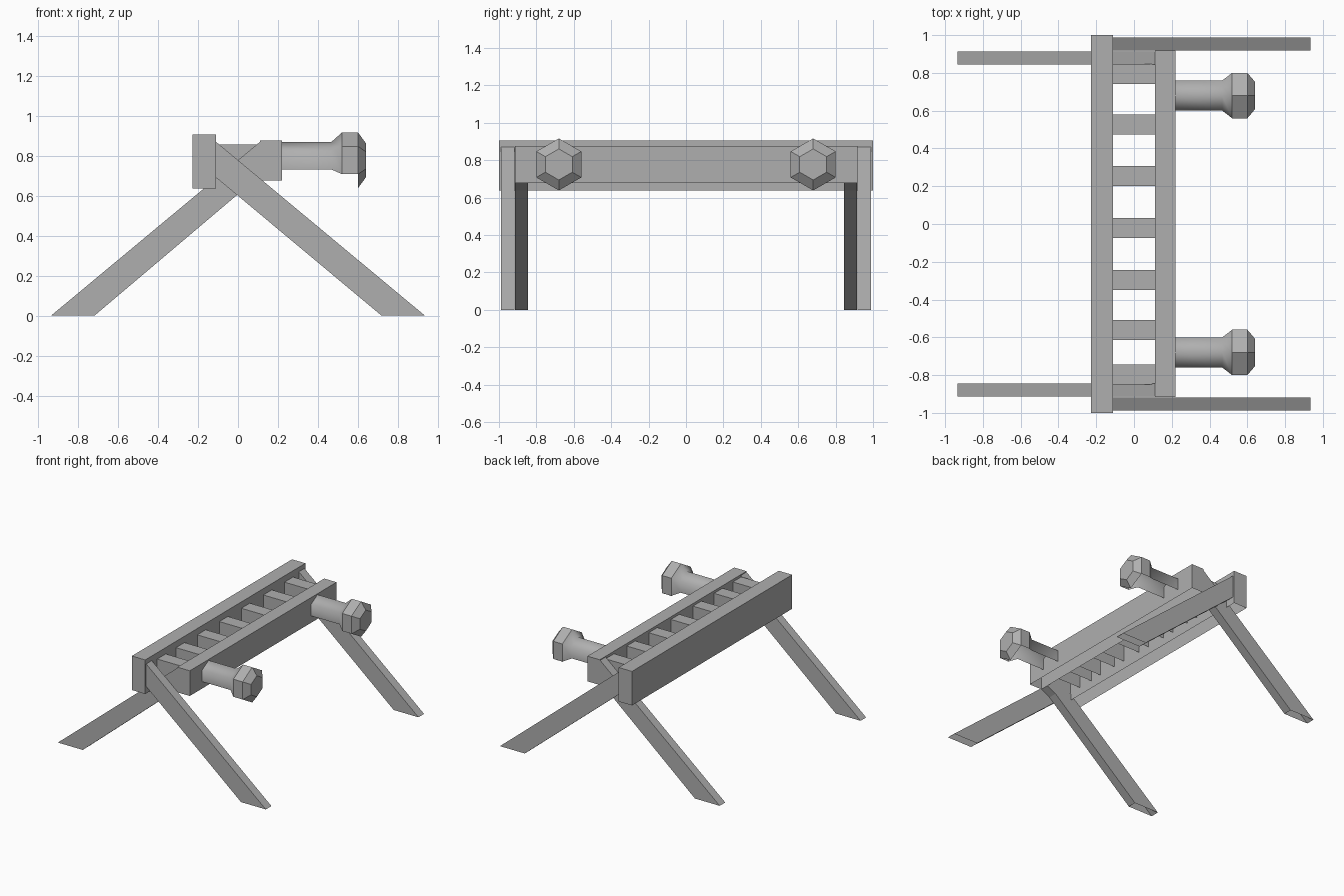
import bpy
from math import sin, cos, pi

if "Cube" in bpy.data.objects:
    bpy.data.objects.remove(bpy.data.objects["Cube"])

grey = bpy.data.materials.new("dark_grey")
grey.diffuse_color = (0.43, 0.43, 0.43, 1)
grey.use_nodes = True
grey.node_tree.nodes["Principled BSDF"].inputs["Base Color"].default_value = grey.diffuse_color


def make(name, verts, faces):
    mesh = bpy.data.meshes.new(name)
    mesh.from_pydata(verts, [], faces)
    mesh.update()
    mesh.materials.append(grey)
    ob = bpy.data.objects.new(name, mesh)
    bpy.context.collection.objects.link(ob)
    return ob


def prism(name, profile, y0, y1):
    """Extrude an anticlockwise (x, z) outline along y, open along its level underside."""
    n = len(profile)
    low = min(z for _, z in profile)
    verts = [(x, y, z) for y in (y0, y1) for x, z in profile]
    faces = [tuple(range(n)), tuple(reversed(range(n, 2 * n)))]
    for i in range(n):
        j = (i + 1) % n
        if profile[i][1] == low and profile[j][1] == low:
            continue
        faces.append((i, i + n, j + n, j))
    return make(name, verts, faces)


def bar(name, x0, x1, y0, y1, z0, z1):
    return prism(name, [(x0, z0), (x1, z0), (x1, z1), (x0, z1)], y0, y1)


# Long beams, hollow underneath
bar("back_beam", -0.228, -0.111, -1.0, 1.0, 0.637, 0.906)
bar("front_beam", 0.111, 0.219, -0.915, 0.918, 0.677, 0.876)

# Rungs joining the beams
for i, y in enumerate((-0.797, -0.562, -0.297, -0.022, 0.253, 0.528, 0.793)):
    bar(f"rung_{i + 1}", -0.111, 0.111, y - 0.053, y + 0.053, 0.697, 0.856)

# Crossed legs, cut upright where they meet the beams
front_leg = [(0.718, 0), (0.935, 0), (-0.111, 0.87), (-0.111, 0.692)]
back_leg = [(-0.935, 0), (-0.718, 0), (0.035, 0.637), (0.111, 0.677), (0.111, 0.87)]
for side, tag in ((1, "far"), (-1, "near")):
    outer = sorted((side * 0.918, side * 0.988))
    inner = sorted((side * 0.845, side * 0.914))
    prism(f"front_leg_{tag}", front_leg, *outer)
    prism(f"back_leg_{tag}", back_leg, *inner)

# Six-sided buffers: shaft, flare, head and bevelled tip, open underneath
rings = [(0.219, 0.092), (0.467, 0.092), (0.52, 0.139), (0.60, 0.139), (0.641, 0.083)]


def buffer(name, y):
    verts = [(x, y + r * cos(pi / 2 + k * pi / 3), 0.777 + r * sin(pi / 2 + k * pi / 3))
             for x, r in rings for k in range(6)]
    faces = []
    for s in range(len(rings) - 1):
        for k in range(6):
            if s < 3 and k in (2, 3):
                continue
            a, b = s * 6 + k, s * 6 + (k + 1) % 6
            faces.append((a, b, b + 6, a + 6))
    faces.append(tuple(range(24, 30)))
    ob = make(name, verts, faces)
    # The shaft is smooth, the head faceted
    for p in ob.data.polygons:
        p.use_smooth = p.center.x < 0.51


buffer("buffer_far", 0.68)
buffer("buffer_near", -0.68)
